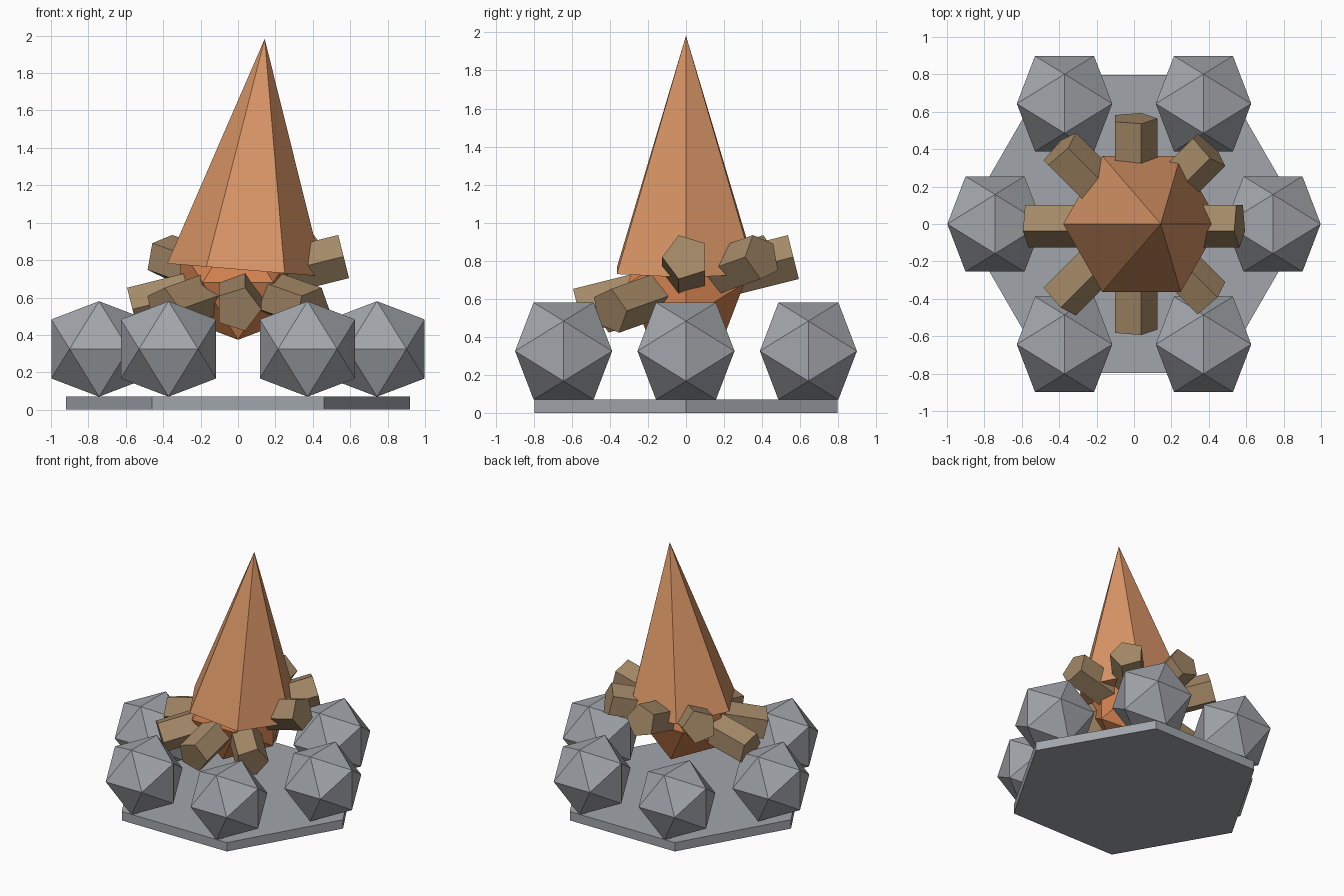
import bpy, bmesh
from math import cos, sin, pi, radians
from mathutils import Vector, Matrix

cube = bpy.data.objects.get("Cube")
if cube:
    bpy.data.objects.remove(cube, do_unlink=True)


def make_material(name, srgb):
    color = [(c / 255) ** 2.2 for c in srgb] + [1.0]
    mat = bpy.data.materials.new(name)
    mat.use_nodes = True
    mat.diffuse_color = color
    bsdf = next(n for n in mat.node_tree.nodes if n.type == 'BSDF_PRINCIPLED')
    bsdf.inputs["Base Color"].default_value = color
    return mat


stone = make_material("grey stone", (160, 164, 169))
wood = make_material("brown wood", (163, 136, 103))
fire = make_material("orange fire", (216, 148, 102))
ember_mat = make_material("deep orange ember", (208, 128, 80))


def ring(sides, radius, z, start=0.0):
    """Corners of a regular polygon at height z."""
    angles = [start + 2 * pi * i / sides for i in range(sides)]
    return [Vector((radius * cos(a), radius * sin(a), z)) for a in angles]


def icosahedron(radius):
    """Twelve corners, with a level edge on top that runs along y."""
    phi = (1 + 5 ** 0.5) / 2
    s = radius / (1 + phi * phi) ** 0.5
    points = []
    for a in (-s, s):
        for b in (-s * phi, s * phi):
            points += [Vector((0, a, b)), Vector((a, b, 0)), Vector((b, 0, a))]
    return points


def solid(name, points, matrix, mat):
    """Convex flat-faced solid around the given corners."""
    bm = bmesh.new()
    for p in points:
        bm.verts.new(p)
    bmesh.ops.convex_hull(bm, input=bm.verts[:])
    bmesh.ops.dissolve_limit(bm, angle_limit=0.01, verts=bm.verts[:], edges=bm.edges[:])
    bmesh.ops.recalc_face_normals(bm, faces=bm.faces[:])
    mesh = bpy.data.meshes.new(name)
    bm.to_mesh(mesh)
    bm.free()
    mesh.materials.append(mat)
    obj = bpy.data.objects.new(name, mesh)
    obj.matrix_world = matrix
    bpy.context.collection.objects.link(obj)
    return obj


# Hexagonal hearth slab
solid("hearth_slab", ring(6, 0.92, 0) + ring(6, 0.92, 0.07), Matrix(), stone)

# Ring of stones
for i, spot in enumerate(ring(6, 0.743, 0.325)):
    solid(f"stone_{i + 1}", icosahedron(0.3), Matrix.Translation(spot), stone)

# Crossed five-sided logs, each tilted through the middle
log_points = ring(5, 0.125, -0.582, -pi / 2) + ring(5, 0.125, 0.582, -pi / 2)
for i in range(4):
    turn = Matrix.Rotation(radians(45 * i), 4, 'Z')
    lean = Matrix.Rotation(pi / 2 - 0.245, 4, 'Y')
    solid(f"log_{i + 1}", log_points, Matrix.Translation((0, 0, 0.678)) @ turn @ lean, wood)

# Ember ball among the logs
solid("ember", icosahedron(0.36), Matrix.Translation((0, 0, 0.68)), ember_mat)

# Leaning flame
flame_points = ring(6, 0.42, 0) + [Vector((0, 0, 1.24))]
flame_lean = Matrix.Translation((0.04, 0, 0.747)) @ Matrix.Rotation(0.083, 4, 'Y')
solid("flame", flame_points, flame_lean, fire)
